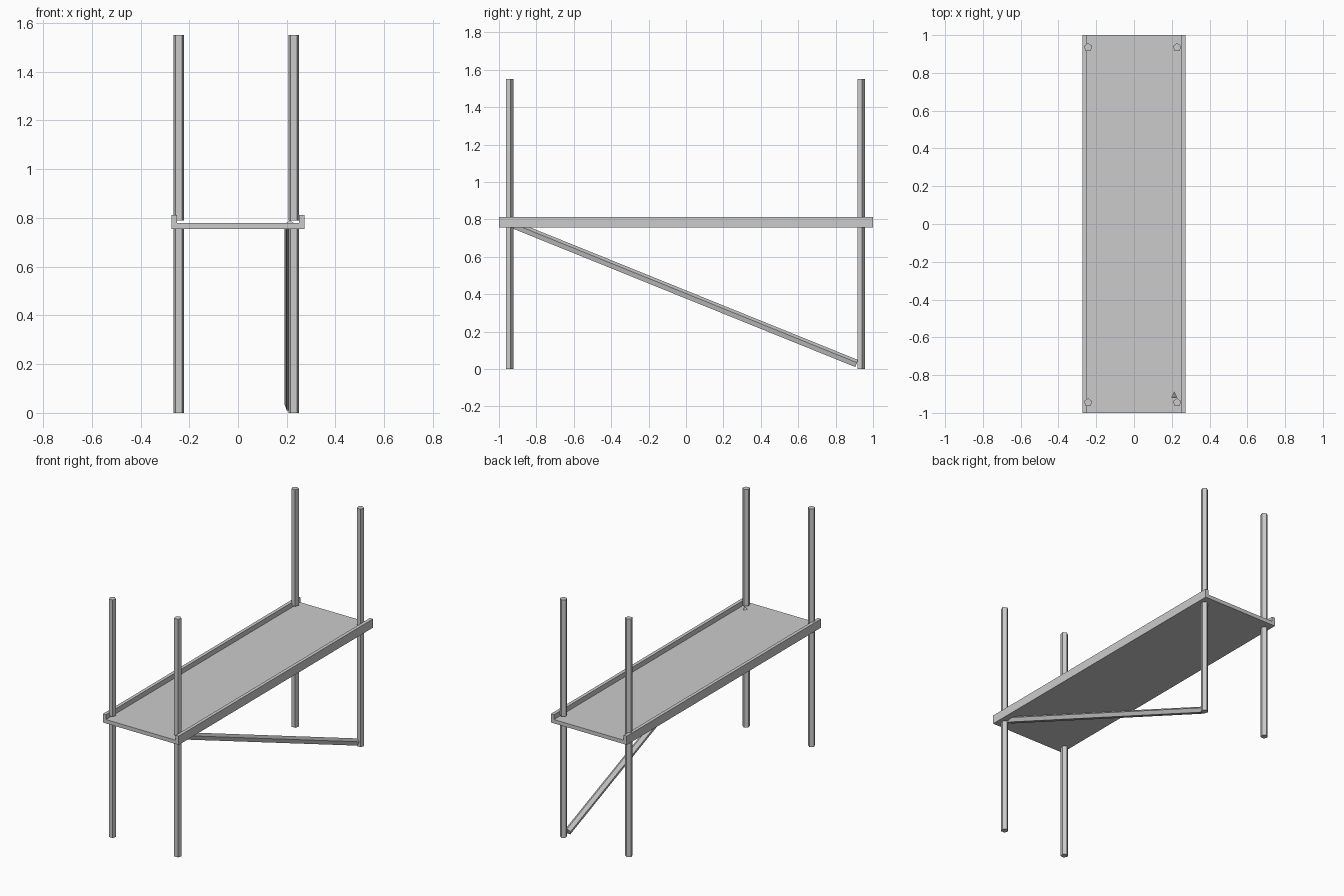
import bpy
from mathutils import Vector

if "Cube" in bpy.data.objects:
    bpy.data.objects.remove(bpy.data.objects["Cube"])


def rod(name, a, b, r):
    """Five-sided rod between two points, one corner towards +y (or up)."""
    a, b = Vector(a), Vector(b)
    d = b - a
    bpy.ops.mesh.primitive_cylinder_add(vertices=5, radius=r, depth=d.length,
                                        location=(a + b) / 2)
    o = bpy.context.object
    o.name = name
    o.rotation_euler = d.to_track_quat('Z', 'Y').to_euler()
    return o


def box(name, lo, hi):
    lo, hi = Vector(lo), Vector(hi)
    bpy.ops.mesh.primitive_cube_add(size=1, location=(lo + hi) / 2)
    o = bpy.context.object
    o.name = name
    o.scale = hi - lo
    return o


# Platform with a raised rail along each long side
box("deck", (-0.251, -1, 0.755), (0.251, 1, 0.78))
box("left_rail", (-0.273, -1, 0.755), (-0.251, 1, 0.812))
box("right_rail", (0.251, -1, 0.755), (0.273, 1, 0.812))

# Posts: legs below the deck, uprights above it
R = 0.0228
for side, x in (("left", -0.243), ("right", 0.228)):
    for end, y in (("front", -0.945), ("back", 0.935)):
        for part, z in (("leg", 0.0), ("upright", 0.79)):
            p = rod(f"{end}_{side}_{part}", (x, y, z), (x, y, z + 0.76), R)
            p.rotation_euler = (0, 0, 0)

# Diagonal brace whose tip pokes through the deck
low, high = Vector((0.213, 0.912, 0.027)), Vector((0.213, -0.923, 0.769))
brace = rod("diagonal_brace", low, high, 0.0225)
brace.rotation_euler = (Vector((0, 0, 1)).rotation_difference(high - low)).to_euler()
